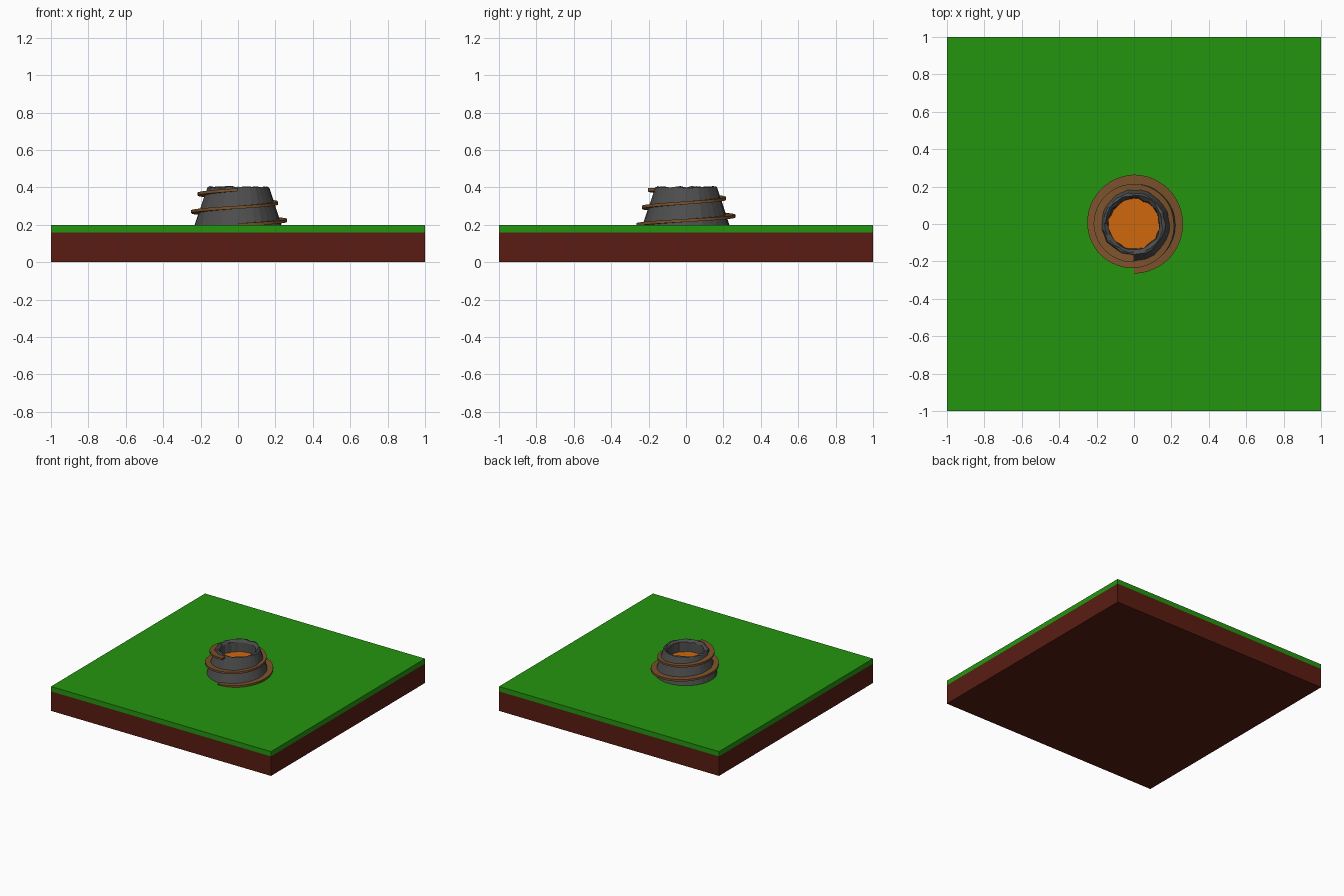
import bpy, bmesh, random
from math import sin, cos, pi, tau

if "Cube" in bpy.data.objects:
    bpy.data.objects.remove(bpy.data.objects["Cube"])

random.seed(4)


def make(name, bm, color):
    bmesh.ops.recalc_face_normals(bm, faces=bm.faces)
    me = bpy.data.meshes.new(name)
    bm.to_mesh(me)
    bm.free()
    ob = bpy.data.objects.new(name, me)
    bpy.context.collection.objects.link(ob)
    mat = bpy.data.materials.new(name + "_material")
    mat.diffuse_color = (*color, 1)
    mat.use_nodes = True
    mat.node_tree.nodes["Principled BSDF"].inputs["Base Color"].default_value = mat.diffuse_color
    me.materials.append(mat)
    return ob


def slab(name, z0, z1, color):
    bm = bmesh.new()
    bmesh.ops.create_cube(bm, size=1)
    for v in bm.verts:
        v.co = (v.co.x * 2, v.co.y * 2, z0 if v.co.z < 0 else z1)
    return make(name, bm, color)


def bridge(bm, a, b, closed=True):
    n = len(a)
    for i in range(n if closed else n - 1):
        j = (i + 1) % n
        bm.faces.new((a[i], a[j], b[j], b[i]))


# Ground block: soil with a grass layer
slab("soil", 0, 0.16, (0.10, 0.012, 0.006))
slab("grass", 0.16, 0.2, (0.018, 0.30, 0.005))

# Volcano cone: lathed wall with a rough rim and hollow crater
N = 32
profile = [(0.232, 0.2, 0), (0.165, 0.40, 0.004), (0.153, 0.403, 0.005),
           (0.138, 0.385, 0.006), (0.133, 0.30, 0.006)]
bm = bmesh.new()
rings = []
for r, z, jit in profile:
    ring = []
    for i in range(N):
        a = tau * i / N
        rr = r + random.uniform(-jit, jit)
        ring.append(bm.verts.new((rr * cos(a), rr * sin(a), z + random.uniform(-jit, jit))))
    rings.append(ring)
for a, b in zip(rings, rings[1:]):
    bridge(bm, a, b)
make("volcano_cone", bm, (0.075, 0.075, 0.075))

# Lava pool inside the crater
bm = bmesh.new()
bmesh.ops.create_circle(bm, cap_ends=True, segments=N, radius=0.145)
for v in bm.verts:
    v.co.z = 0.31
make("lava", bm, (0.62, 0.14, 0.004))

# Spiral path: rectangular section swept two turns up the cone
outer = [0.265, 0.262, 0.264, 0.25, 0.236, 0.213, 0.214, 0.216, 0.204]
STEPS = 12
bm = bmesh.new()
sections = []
for k in range((len(outer) - 1) * STEPS + 1):
    q, f = divmod(k / STEPS, 1)
    q = int(q)
    r1 = outer[q] + (outer[min(q + 1, len(outer) - 1)] - outer[q]) * f
    a = -pi / 2 + k / STEPS * pi / 2
    z = 0.2 + 0.0235 * k / STEPS
    r0 = 0.222 - 0.335 * (z - 0.2)
    sections.append([bm.verts.new((r * cos(a), r * sin(a), h)) for r, h in
                     ((r0, z - 0.008), (r1, z - 0.008), (r1, z + 0.008), (r0, z + 0.008))])
for a, b in zip(sections, sections[1:]):
    bridge(bm, a, b)
bm.faces.new(sections[0])
bm.faces.new(sections[-1])
make("spiral_path", bm, (0.20, 0.085, 0.025))
